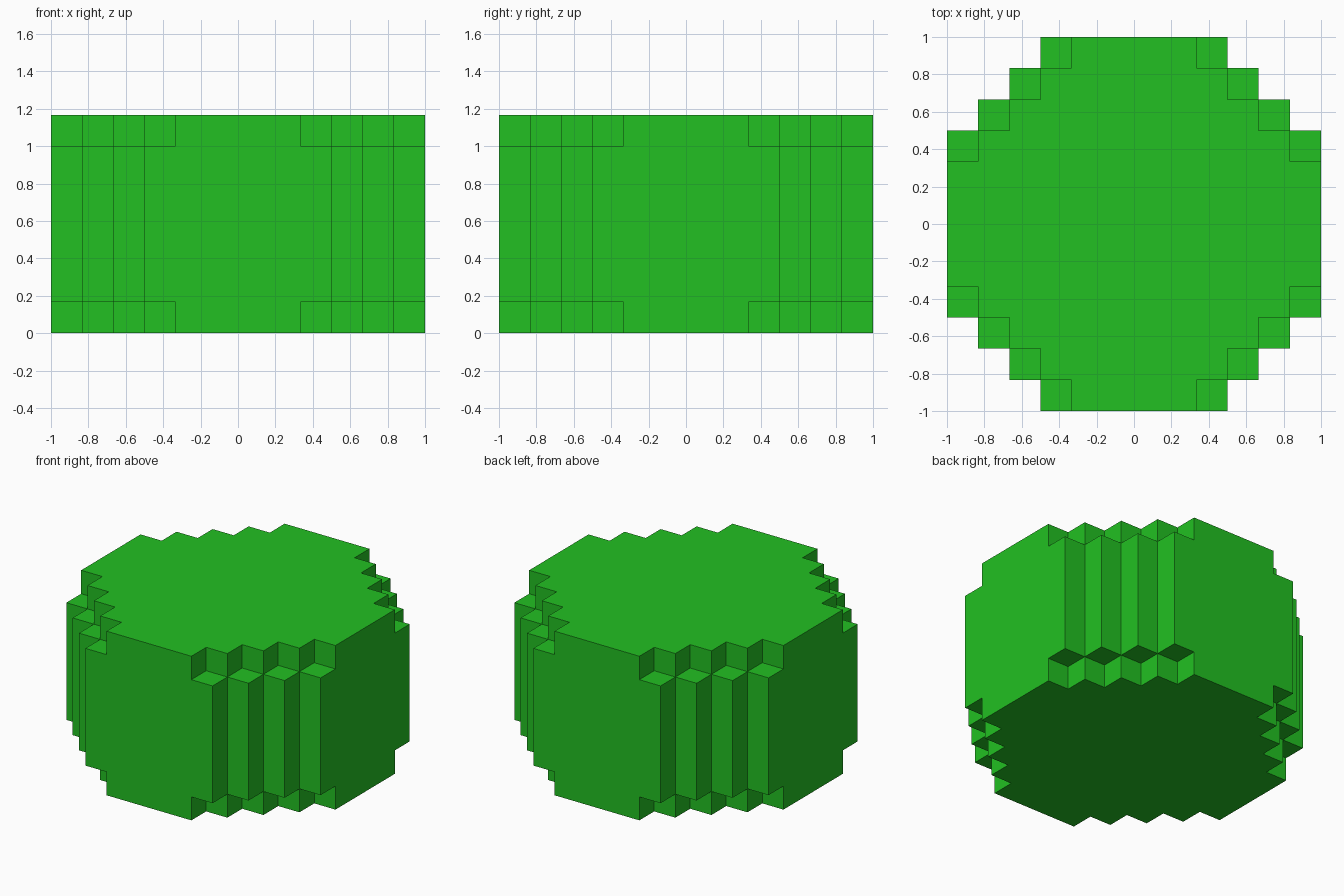
import bpy, bmesh

if "Cube" in bpy.data.objects:
    bpy.data.objects.remove(bpy.data.objects["Cube"])

U = 1 / 6  # block size

# Stepped outlines for one quadrant, paired point by point, in blocks
CORE = [(6, 2), (5, 2), (5, 3), (4, 3), (4, 4), (3, 4), (3, 5), (2, 5), (2, 6)]
OUTER = [(6, 2), (6, 3), (5, 3), (5, 4), (4, 4), (4, 5), (3, 5), (3, 6), (2, 6)]


def full_loop(quadrant):
    """Repeat a quadrant outline by quarter turns."""
    points, part = [], quadrant
    for _ in range(4):
        points += part
        part = [(-y, x) for x, y in part]
    return points


core, outer = full_loop(CORE), full_loop(OUTER)
n = len(core)
bm = bmesh.new()


def ring(points, z):
    return [bm.verts.new((x * U, y * U, z * U)) for x, y in points]


def walls(low, high):
    for i in range(n):
        j = (i + 1) % n
        bm.faces.new((low[i], low[j], high[j], high[i]))


def layer(points, z0, z1):
    low, high = ring(points, z0), ring(points, z1)
    walls(low, high)
    return low, high


# Bottom rim, wide middle and top rim
bottom, bottom_top = layer(core, 0, 1)
middle, middle_top = layer(outer, 1, 6)
top_low, top = layer(core, 6, 7)

# Caps
bm.faces.new(bottom[::-1])
bm.faces.new(top)

# Square ledges where the middle sticks out past the rims
for i in range(n):
    if (i % len(CORE)) % 2:
        bm.faces.new((top_low[i - 1], top_low[i], top_low[i + 1], middle_top[i])[::-1])
        bm.faces.new((bottom_top[i - 1], bottom_top[i], bottom_top[i + 1], middle[i]))

bmesh.ops.remove_doubles(bm, verts=bm.verts[:], dist=0.0001)

# Make ledges face up or down, away from the middle
for f in bm.faces:
    f.normal_update()
    if abs(f.normal.z) > 0.9:
        if (f.normal.z > 0) != (f.calc_center_median().z > 3.5 * U):
            f.normal_flip()

mesh = bpy.data.meshes.new("stepped_block")
bm.to_mesh(mesh)
bm.free()
green = bpy.data.materials.new("leaf green")
green.diffuse_color = (0.016, 0.527, 0.016, 1)
green.use_nodes = True
green.node_tree.nodes["Principled BSDF"].inputs["Base Color"].default_value = green.diffuse_color
mesh.materials.append(green)
block = bpy.data.objects.new("stepped_block", mesh)
bpy.context.collection.objects.link(block)
